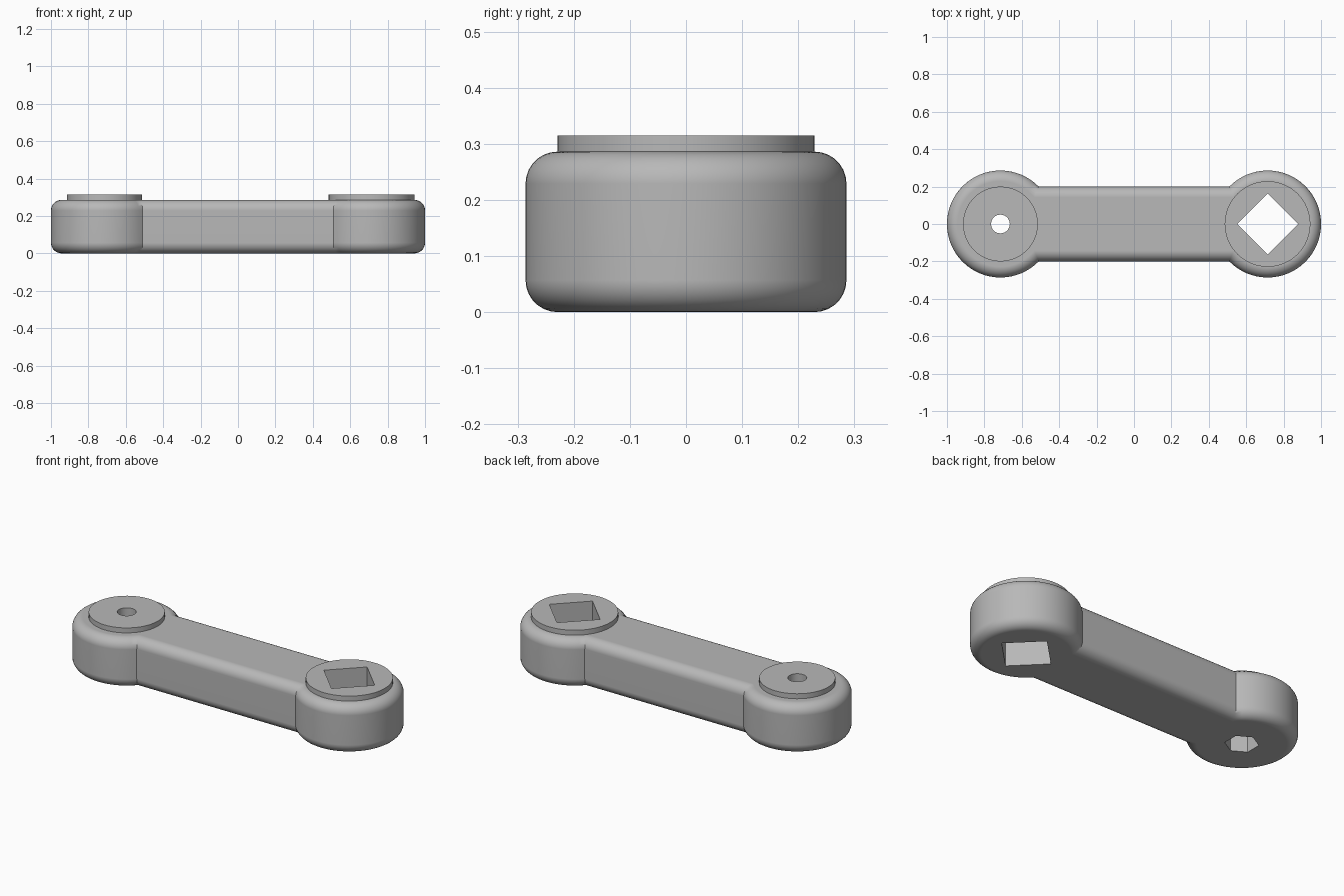
import bpy, bmesh, math

cube = bpy.data.objects.get("Cube")
if cube:
    bpy.data.objects.remove(cube, do_unlink=True)

END_X, END_R, ARM_Y = 0.714, 0.286, 0.2
BODY_H, TOP_H, FILLET = 0.286, 0.315, 0.057

grey = bpy.data.materials.new("plain grey")
grey.use_nodes = True
COLOUR = (0.48, 0.48, 0.48, 1)
grey.diffuse_color = COLOUR
grey.node_tree.nodes["Principled BSDF"].inputs["Base Color"].default_value = COLOUR


def add_object(name, bm):
    mesh = bpy.data.meshes.new(name)
    bmesh.ops.recalc_face_normals(bm, faces=bm.faces)
    bm.to_mesh(mesh)
    bm.free()
    mesh.materials.append(grey)
    obj = bpy.data.objects.new(name, mesh)
    bpy.context.collection.objects.link(obj)
    return obj


def prism(name, x, radius, z0, z1, sides=64, turn=0.0):
    bm = bmesh.new()
    bmesh.ops.create_cone(bm, cap_ends=True, segments=sides, radius1=radius,
                          radius2=radius, depth=z1 - z0)
    obj = add_object(name, bm)
    for v in obj.data.vertices:
        c, s = math.cos(turn), math.sin(turn)
        px, py, pz = v.co
        v.co = (x + c * px - s * py, s * px + c * py, pz + (z0 + z1) / 2)
    return obj


def cut(obj, cutters):
    bpy.context.view_layer.objects.active = obj
    for cutter in cutters:
        mod = obj.modifiers.new("hole", "BOOLEAN")
        mod.operation, mod.solver, mod.object = "DIFFERENCE", "EXACT", cutter
        bpy.ops.object.modifier_apply(modifier=mod.name)


def smooth(obj):
    bpy.ops.object.select_all(action="DESELECT")
    obj.select_set(True)
    bpy.context.view_layer.objects.active = obj
    bpy.ops.object.shade_smooth_by_angle(angle=math.radians(30))
    mod = obj.modifiers.new("even shading", "WEIGHTED_NORMAL")
    mod.keep_sharp = True


# Arm body: two round ends joined by a straight bar, rounded top and bottom
bm = bmesh.new()
half = math.pi - math.asin(ARM_Y / END_R)
STEPS = 48
outline = []
for side in (1, -1):
    for i in range(STEPS + 1):
        a = -half + 2 * half * i / STEPS
        outline.append(bm.verts.new((side * (END_X + END_R * math.cos(a)),
                                     side * END_R * math.sin(a), 0)))
base = bm.faces.new(outline)
top = bmesh.ops.extrude_face_region(bm, geom=[base])["geom"]
for v in (g for g in top if isinstance(g, bmesh.types.BMVert)):
    v.co.z = BODY_H
rims = [e for e in bm.edges if abs(e.verts[0].co.z - e.verts[1].co.z) < 0.001]
bmesh.ops.bevel(bm, geom=rims, offset=FILLET, segments=7, profile=0.5,
                affect="EDGES", clamp_overlap=False)
body = add_object("arm_body", bm)

# Raised round bosses
pin_boss = prism("pin_boss", -END_X, 0.2, BODY_H, TOP_H)
drive_boss = prism("drive_boss", END_X, 0.229, BODY_H, TOP_H)

# Pin hole with hexagonal nut pocket below, and square drive hole
pin_hole = prism("pin_hole_cutter", -END_X, 0.05, -0.1, 0.5, 32)
nut_pocket = prism("nut_pocket_cutter", -END_X, 0.088, -0.1, 0.14, 6)
drive_hole = prism("drive_hole_cutter", END_X, 0.163, -0.1, 0.5, 4)
cut(body, [nut_pocket, pin_hole, drive_hole])
cut(pin_boss, [pin_hole])
cut(drive_boss, [drive_hole])
for cutter in (pin_hole, nut_pocket, drive_hole):
    bpy.data.objects.remove(cutter, do_unlink=True)

for part in (body, pin_boss, drive_boss):
    smooth(part)
